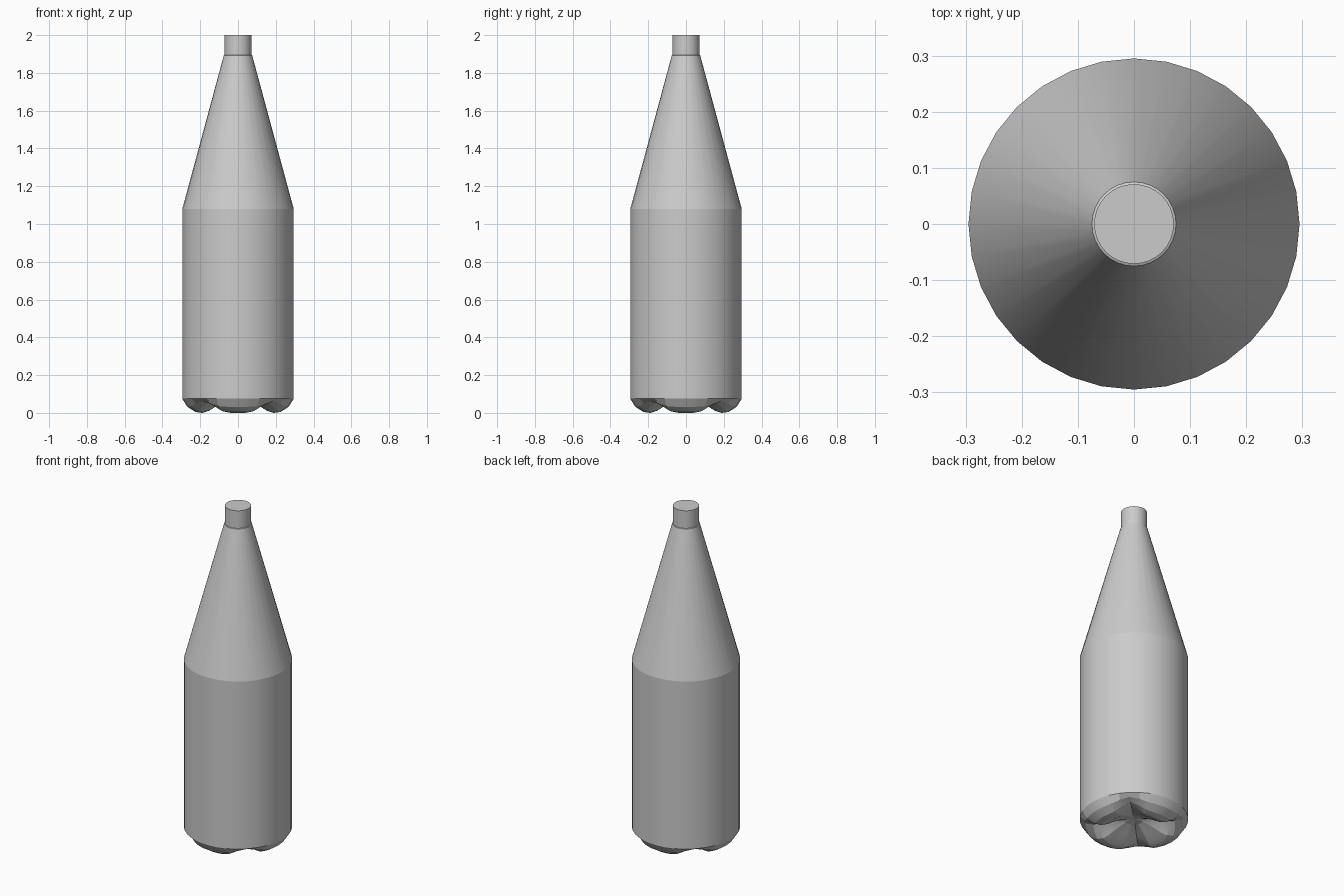
import bpy, bmesh, math

if "Cube" in bpy.data.objects:
    bpy.data.objects.remove(bpy.data.objects["Cube"])

SIDES = 32

def ring(bm, r, zfun):
    return [bm.verts.new((r * math.cos(2 * math.pi * i / SIDES),
                          r * math.sin(2 * math.pi * i / SIDES), zfun(i)))
            for i in range(SIDES)]

def bridge(bm, a, b):
    for i in range(SIDES):
        j = (i + 1) % SIDES
        bm.faces.new((a[i], a[j], b[j], b[i]))

def finish(bm, name, angle):
    bmesh.ops.recalc_face_normals(bm, faces=bm.faces)
    me = bpy.data.meshes.new(name)
    bm.to_mesh(me)
    bm.free()
    ob = bpy.data.objects.new(name, me)
    bpy.context.collection.objects.link(ob)
    bpy.ops.object.select_all(action='DESELECT')
    ob.select_set(True)
    bpy.context.view_layer.objects.active = ob
    bpy.ops.object.shade_smooth_by_angle(angle=math.radians(angle))
    return ob

# How far each spoke belongs to a groove: 0 on a foot, 1 on a diagonal
GROOVE = [0, 0, 0.12, 0.6, 1, 0.6, 0.12, 0]

# Four-footed base: radius, height on a foot, height in a groove
BASE = [(0.05, 0.07, 0.075), (0.11, 0.04, 0.07), (0.155, 0.012, 0.062),
        (0.19, 0.0, 0.055), (0.225, 0.005, 0.055), (0.268, 0.032, 0.062),
        (0.295, 0.075, 0.075)]

# Bottle body: base, straight wall, tapered shoulder, neck, flat cap
bm = bmesh.new()
rings = []
for r, foot, groove in BASE:
    rings.append(ring(bm, r, lambda i, a=foot, b=groove: a + (b - a) * GROOVE[i % 8]))
for r, z in [(0.295, 1.08), (0.075, 1.893), (0.071, 1.895), (0.071, 2.0)]:
    rings.append(ring(bm, r, lambda i, z=z: z))
for a, b in zip(rings, rings[1:]):
    bridge(bm, a, b)
centre = bm.verts.new((0, 0, 0.078))
for i in range(SIDES):
    bm.faces.new((rings[0][(i + 1) % SIDES], rings[0][i], centre))
bm.faces.new(rings[-1])
finish(bm, "bottle", 14.5)
